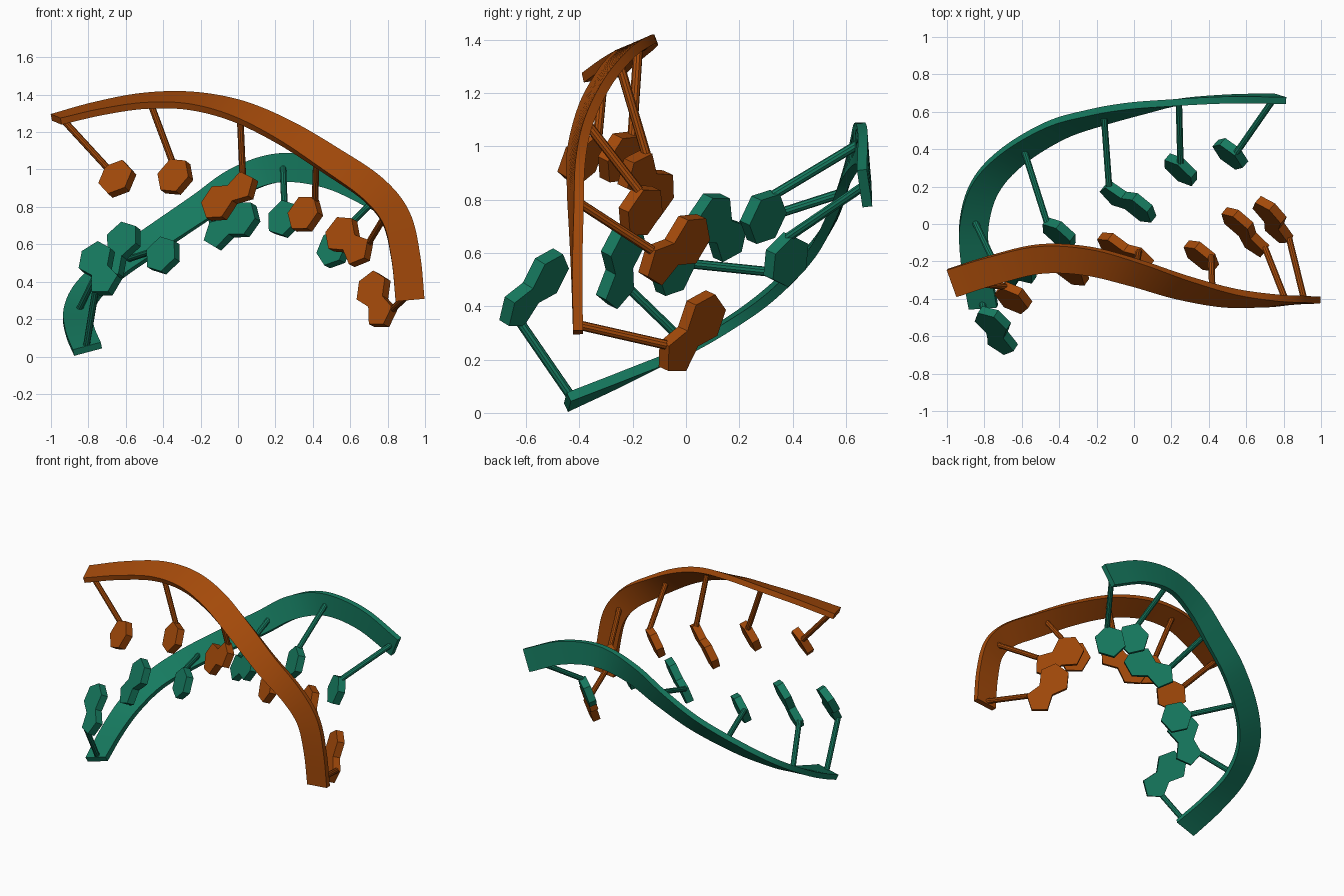
import bpy, bmesh, math
from mathutils import Vector as V

if "Cube" in bpy.data.objects:
    bpy.data.objects.remove(bpy.data.objects["Cube"])

WIDTH, THICK = 0.155, 0.037      # ribbon section
RING, PLATE, STICK = 0.103, 0.05, 0.018


def material(name, color):
    m = bpy.data.materials.new(name)
    m.diffuse_color = color
    m.use_nodes = True
    m.node_tree.nodes["Principled BSDF"].inputs["Base Color"].default_value = m.diffuse_color
    return m


def finish(name, bm, mat, smooth=False):
    bmesh.ops.recalc_face_normals(bm, faces=bm.faces)
    me = bpy.data.meshes.new(name)
    bm.to_mesh(me)
    bm.free()
    me.materials.append(mat)
    if smooth:
        me.shade_smooth()
        me.set_sharp_from_angle(angle=math.radians(35))
    ob = bpy.data.objects.new(name, me)
    bpy.context.collection.objects.link(ob)
    return ob


def catmull(pts, steps=8):
    p = [2 * pts[0] - pts[1]] + pts + [2 * pts[-1] - pts[-2]]
    out = []
    for i in range(1, len(p) - 2):
        a, b, c, d = p[i - 1:i + 3]
        for k in range(steps):
            t = k / steps
            out.append(0.5 * (2 * b + (c - a) * t + (2 * a - 5 * b + 4 * c - d) * t * t
                              + (3 * b - a - 3 * c + d) * t ** 3))
    return out + [pts[-1]]


# Flat backbone ribbon: each key is a centre point and a width direction
def ribbon(name, keys, mat):
    path = catmull([V(k[0]) for k in keys])
    wide = catmull([V(k[1]).normalized() for k in keys])
    bm = bmesh.new()
    rings = []
    for i, c in enumerate(path):
        t = (path[min(i + 1, len(path) - 1)] - path[max(i - 1, 0)]).normalized()
        w = (wide[i] - t * wide[i].dot(t)).normalized()
        n = t.cross(w)
        rings.append([bm.verts.new(c + w * sx * WIDTH / 2 + n * sy * THICK / 2)
                      for sx, sy in ((-1, -1), (1, -1), (1, 1), (-1, 1))])
    for a, b in zip(rings, rings[1:]):
        for j in range(4):
            bm.faces.new((a[j], a[(j + 1) % 4], b[(j + 1) % 4], b[j]))
    bm.faces.new(rings[0])
    bm.faces.new(rings[-1])
    finish(name, bm, mat, True)


# Base plate outline: one hexagon, or a hexagon fused to a pentagon along u
def outline(double):
    if not double:
        return [(RING * math.cos(math.pi / 3 * k), RING * math.sin(math.pi / 3 * k)) for k in range(6)]
    pts = [(RING * math.cos(math.radians(30 + 60 * k)), RING * math.sin(math.radians(30 + 60 * k)))
           for k in range(6)]
    r5 = RING / (2 * math.sin(math.pi / 5))
    cx = RING * math.cos(math.pi / 6) + r5 * math.cos(math.pi / 5)
    return pts + [(cx + r5 * math.cos(math.radians(a)), r5 * math.sin(math.radians(a))) for a in (-72, 0, 72)]


def base(name, center, aim, normal, foot, tip, double, mat):
    c, tip, n = V(center), V(tip), V(normal).normalized()
    u = V(aim) - c
    u = (u - n * u.dot(n)).normalized()
    v = n.cross(u)
    corners = [c + u * x + v * y for x, y in outline(double)]
    bm = bmesh.new()
    lo = [bm.verts.new(p - n * PLATE / 2) for p in corners]
    hi = [bm.verts.new(p + n * PLATE / 2) for p in corners]
    bm.faces.new(lo)
    bm.faces.new(hi)
    for i in range(len(lo)):
        j = (i + 1) % len(lo)
        bm.faces.new((lo[i], lo[j], hi[j], hi[i]))
    finish(name + "_plate", bm, mat)
    # Stick from the ribbon to the nearest plate corner
    end = min(corners, key=lambda p: (p - tip).length)
    mid = c if not double else c + u * RING * 1.55
    end = end + (mid - end) * 0.12
    foot = V(foot)
    d = end - foot
    bm = bmesh.new()
    bmesh.ops.create_cone(bm, cap_ends=True, segments=10, radius1=STICK, radius2=STICK, depth=d.length)
    bm.transform(d.to_track_quat('Z', 'Y').to_matrix().to_4x4())
    bmesh.ops.translate(bm, verts=bm.verts, vec=(foot + end) / 2)
    finish(name + "_stick", bm, mat, True)


orange = material("orange", (0.37, 0.068, 0.003, 1))
green = material("green", (0.008, 0.195, 0.115, 1))

# Backbones
ribbon("orange_ribbon", [
    ((-.972, -.315, 1.268), (.055, -.14, -.02)), ((-.75, -.245, 1.325), (.03, -.14, -.035)),
    ((-.5, -.187, 1.367), (0, -.14, -.05)), ((-.25, -.198, 1.367), (-.02, -.13, -.06)),
    ((0, -.26, 1.312), (-.06, -.12, -.08)), ((.25, -.338, 1.198), (-.075, -.10, -.10)),
    ((.5, -.395, 1.045), (-.085, -.07, -.12)), ((.72, -.412, .895), (-.115, -.035, -.11)),
    ((.845, -.412, .74), (-.14, -.02, -.06)), ((.897, -.41, .53), (-.15, -.005, -.03)),
    ((.92, -.405, .302), (-.155, 0, -.015))], orange)
ribbon("green_ribbon", [
    ((-.805, -.445, .04), (-.15, 0, -.035)), ((-.845, -.22, .137), (-.15, -.01, -.02)),
    ((-.855, 0, .24), (-.15, -.02, 0)), ((-.795, .2, .36), (-.14, .02, .03)),
    ((-.65, .36, .487), (-.12, .05, .07)), ((-.42, .50, .645), (-.09, .06, .10)),
    ((-.2, .57, .795), (-.075, .05, .12)), ((0, .615, .935), (-.06, .03, .13)),
    ((.23, .65, 1.01), (0, 0, .15)), ((.5, .668, .972), (.03, -.01, .145)),
    ((.78, .67, .842), (.05, -.02, .14))], green)

# Base pairs: normal, then orange and green (centre, second ring centre or None, foot, tip)
pairs = [
    ((.48, .74, -.46),
     ((-.645, -.395, .95), None, (-.93, -.31, 1.26), (-.71, -.33, 1.02)),
     ((-.755, -.525, .515), (-.71, -.63, .40), (-.81, -.43, .06), (-.80, -.61, .34))),
    ((.53, .76, -.39),
     ((-.335, -.25, .96), None, (-.47, -.18, 1.36), (-.355, -.20, 1.05)),
     ((-.61, -.235, .62), (-.68, -.265, .475), (-.85, .01, .25), (-.74, -.215, .46))),
    ((.57, .75, -.35),
     ((-.10, -.125, .82), (.035, -.19, .91), (.01, -.25, 1.31), (.05, -.17, .97)),
     ((-.40, -.05, .54), None, (-.59, .40, .52), (-.465, .01, .56))),
    ((.59, .73, -.35),
     ((.36, -.17, .76), None, (.42, -.375, 1.09), (.42, -.18, .85)),
     ((.025, .09, .73), (-.11, .165, .645), (-.16, .57, .82), (-.145, .22, .69))),
    ((.6, .73, -.33),
     ((.56, .005, .65), (.64, -.095, .57), (.81, -.405, .79), (.71, -.11, .625)),
     ((.25, .29, .735), None, (.24, .65, 1.01), (.245, .33, .83))),
    ((.62, .71, -.32),
     ((.725, .06, .355), (.77, -.035, .23), (.91, -.405, .33), (.855, -.06, .25)),
     ((.515, .375, .575), None, (.745, .665, .85), (.575, .41, .655)))]

for i, (n, *sides) in enumerate(pairs, 1):
    for tag, mat, (c, c2, foot, tip) in zip(("orange", "green"), (orange, green), sides):
        base(f"{tag}_base_{i}", c, c2 or tip, n, foot, tip, c2 is not None, mat)
